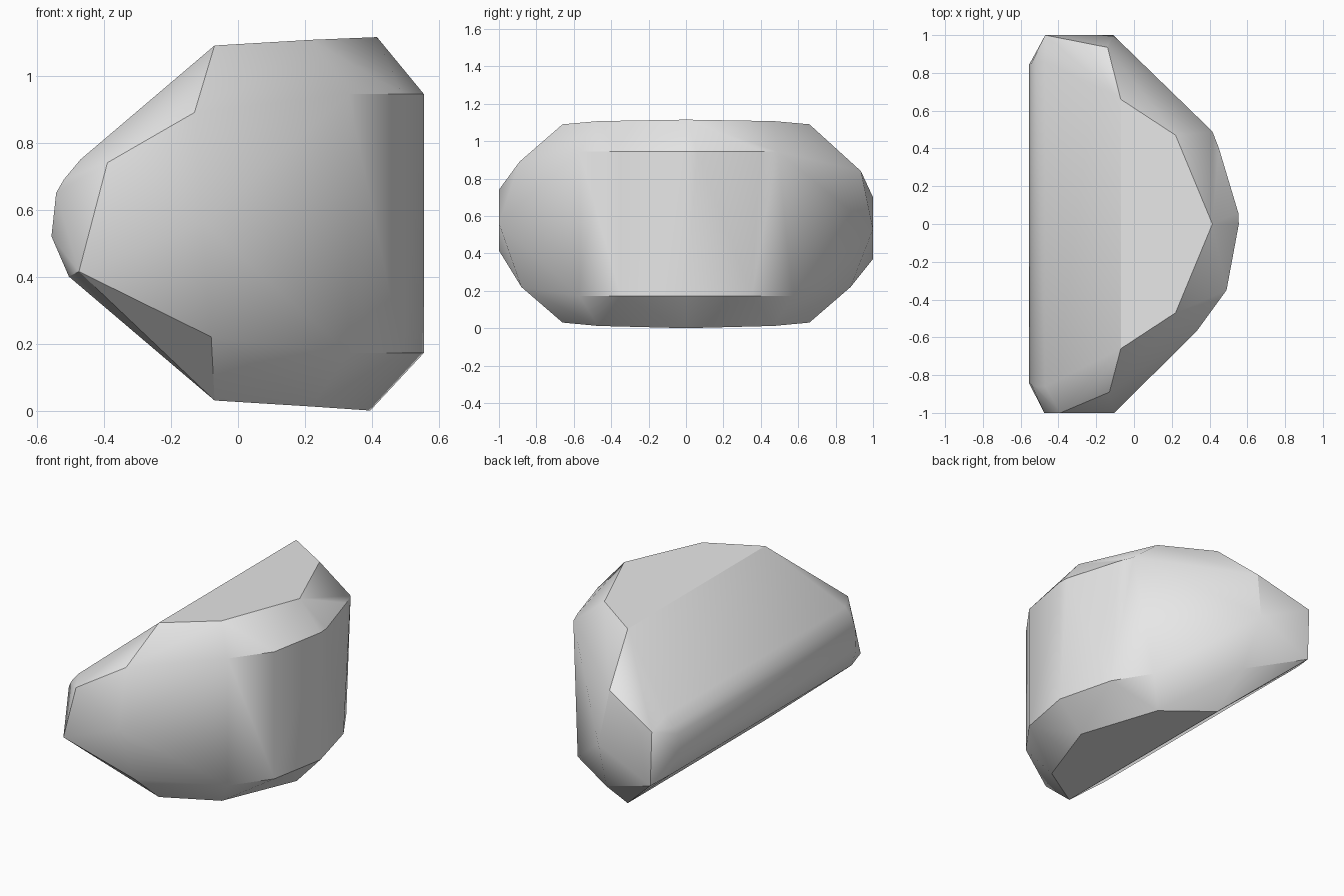
import bpy, bmesh, math

cube = bpy.data.objects.get("Cube")
if cube:
    bpy.data.objects.remove(cube, do_unlink=True)

# Single grey stone material
stone = bpy.data.materials.new("stone_grey")
stone.use_nodes = True
grey = (0.8, 0.8, 0.8, 1.0)
stone.diffuse_color = grey
stone.node_tree.nodes["Principled BSDF"].inputs["Base Color"].default_value = grey


def both_sides(points):
    """Mirror points across the y = 0 plane."""
    return [(x, s * y, z) for x, y, z in points for s in (-1, 1)]


# Flat top and bottom corners
caps = both_sides([
    (-0.07, 0.66, 1.09), (0.22, 0.47, 1.107),
    (-0.07, 0.66, 0.03), (0.22, 0.47, 0.012),
]) + [(0.415, 0, 1.115), (0.395, 0, 0.0)]

# Rounded nose along the left edge
nose = both_sides([
    (-0.47, 0.86, 0.75), (-0.52, 0.86, 0.69), (-0.543, 0.85, 0.65),
    (-0.557, 0.84, 0.52), (-0.505, 0.87, 0.40),
])

# Curved wall, with upper and lower rims
wall = [(x, y, z) for z in (0.945, 0.172)
        for x, y in ((0.555, 0), (0.49, -0.35), (0.33, -0.57))]
wall += [(0.552, 0.06, 0.945), (0.45, 0.40, 0.945), (0.415, 0.49, 0.945),
         (0.465, 0.35, 0.172), (0.33, 0.57, 0.172)]

# Chipped front and back ends
front_end = [(-0.105, -1, 0.56), (-0.39, -1, 0.74), (-0.475, -1, 0.415),
             (-0.13, -0.89, 0.89), (-0.08, -0.88, 0.22)]
back_end = [(-0.11, 1, 0.53), (-0.47, 1, 0.70), (-0.46, 1, 0.37),
            (-0.14, 0.935, 0.84), (-0.08, 0.88, 0.22)]

# Wrap all corners in a convex skin
bm = bmesh.new()
for p in caps + nose + wall + front_end + back_end:
    bm.verts.new(p)
hull = bmesh.ops.convex_hull(bm, input=bm.verts[:])
inside = {g for g in hull["geom_interior"] + hull["geom_unused"]
          if isinstance(g, bmesh.types.BMVert)}
bmesh.ops.delete(bm, geom=list(inside), context='VERTS')
bmesh.ops.dissolve_limit(bm, angle_limit=math.radians(1.5),
                         verts=bm.verts[:], edges=bm.edges[:])
bmesh.ops.recalc_face_normals(bm, faces=bm.faces[:])
mesh = bpy.data.meshes.new("rock")
bm.to_mesh(mesh)
bm.free()

rock = bpy.data.objects.new("rock", mesh)
bpy.context.collection.objects.link(rock)
mesh.materials.append(stone)

# Soft shading with crisp chipped edges
bpy.ops.object.select_all(action='DESELECT')
rock.select_set(True)
bpy.context.view_layer.objects.active = rock
bpy.ops.object.shade_smooth_by_angle(angle=math.radians(30))
